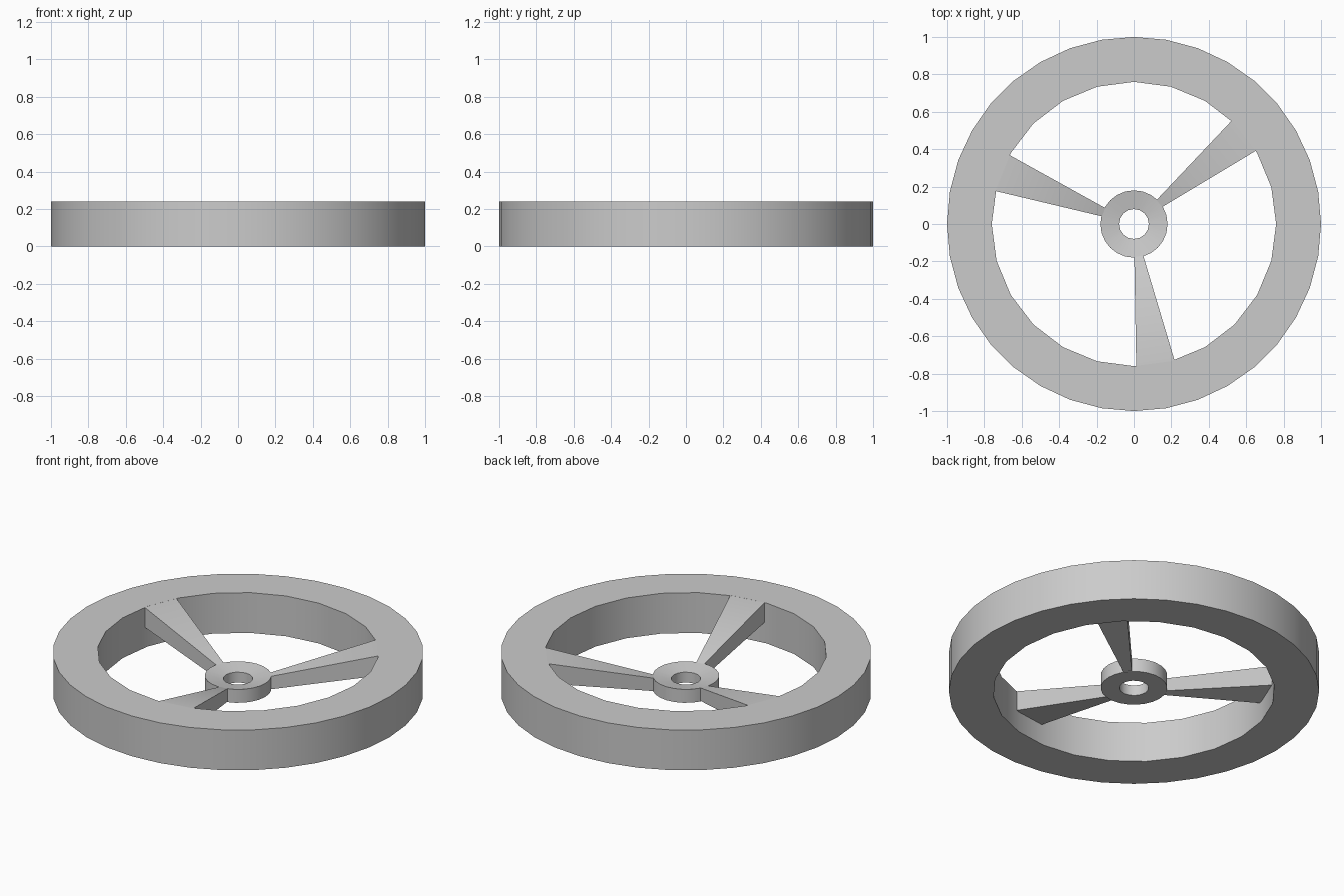
import bpy
import bmesh
from math import cos, sin, radians
from mathutils import Matrix

cube = bpy.data.objects.get("Cube")
if cube:
    bpy.data.objects.remove(cube, do_unlink=True)

grey = bpy.data.materials.new("plain_grey")
grey.use_nodes = True
colour = (0.6, 0.6, 0.6, 1)
grey.diffuse_color = colour
grey.node_tree.nodes["Principled BSDF"].inputs["Base Color"].default_value = colour


def finish(name, bm):
    """Turn a bmesh into a smooth-shaded object with crisp edges."""
    bmesh.ops.recalc_face_normals(bm, faces=bm.faces[:])
    mesh = bpy.data.meshes.new(name)
    bm.to_mesh(mesh)
    bm.free()
    mesh.materials.append(grey)
    obj = bpy.data.objects.new(name, mesh)
    bpy.context.collection.objects.link(obj)
    bpy.ops.object.select_all(action="DESELECT")
    obj.select_set(True)
    bpy.context.view_layer.objects.active = obj
    bpy.ops.object.shade_smooth_by_angle(angle=radians(30))
    return obj


def ring(name, outer, inner, bottom, outer_top, inner_top):
    """Ring from (radius, sides) pairs; its top may slope to the hole."""
    bm = bmesh.new()

    def loop(size, z):
        verts = bmesh.ops.create_circle(
            bm, radius=size[0], segments=size[1],
            matrix=Matrix.Translation((0, 0, z)))["verts"]
        return list({e for v in verts for e in v.link_edges})

    out_low, out_high = loop(outer, bottom), loop(outer, outer_top)
    in_low, in_high = loop(inner, bottom), loop(inner, inner_top)
    for a, b in ((out_low, in_low), (out_high, in_high)):
        bmesh.ops.triangle_fill(bm, edges=a + b, use_beauty=True, normal=(0, 0, 1))
    for a, b in ((out_low, out_high), (in_low, in_high)):
        bmesh.ops.bridge_loops(bm, edges=a + b)
    return finish(name, bm)


def spoke(name, turn):
    """Wedge widening and rising from the hub to the rim."""
    bm = bmesh.new()
    sections = []
    # radius, underside height, top height
    for r, low, high in ((0.165, 0.021, 0.094), (0.178, 0.023, 0.1),
                         (0.757, 0.122, 0.24), (0.79, 0.127, 0.237)):
        corners = ((-7.8, low), (7.8, low), (7.8, high), (-7.8, high))
        sections.append([bm.verts.new((r * cos(radians(turn + a)),
                                       r * sin(radians(turn + a)), z))
                         for a, z in corners])
    for a, b in zip(sections, sections[1:]):
        for i in range(4):
            j = (i + 1) % 4
            bm.faces.new((a[i], a[j], b[j], b[i]))
    bm.faces.new(sections[0])
    bm.faces.new(sections[-1])
    return finish(name, bm)


# Rim and countersunk hub
ring("rim", (1, 36), (0.76, 24), 0, 0.24, 0.24)
ring("hub", (0.18, 24), (0.08, 16), 0.02, 0.1, 0.082)

# Three spokes
for n in range(3):
    spoke(f"spoke_{n + 1}", -81.2 + 120 * n)
